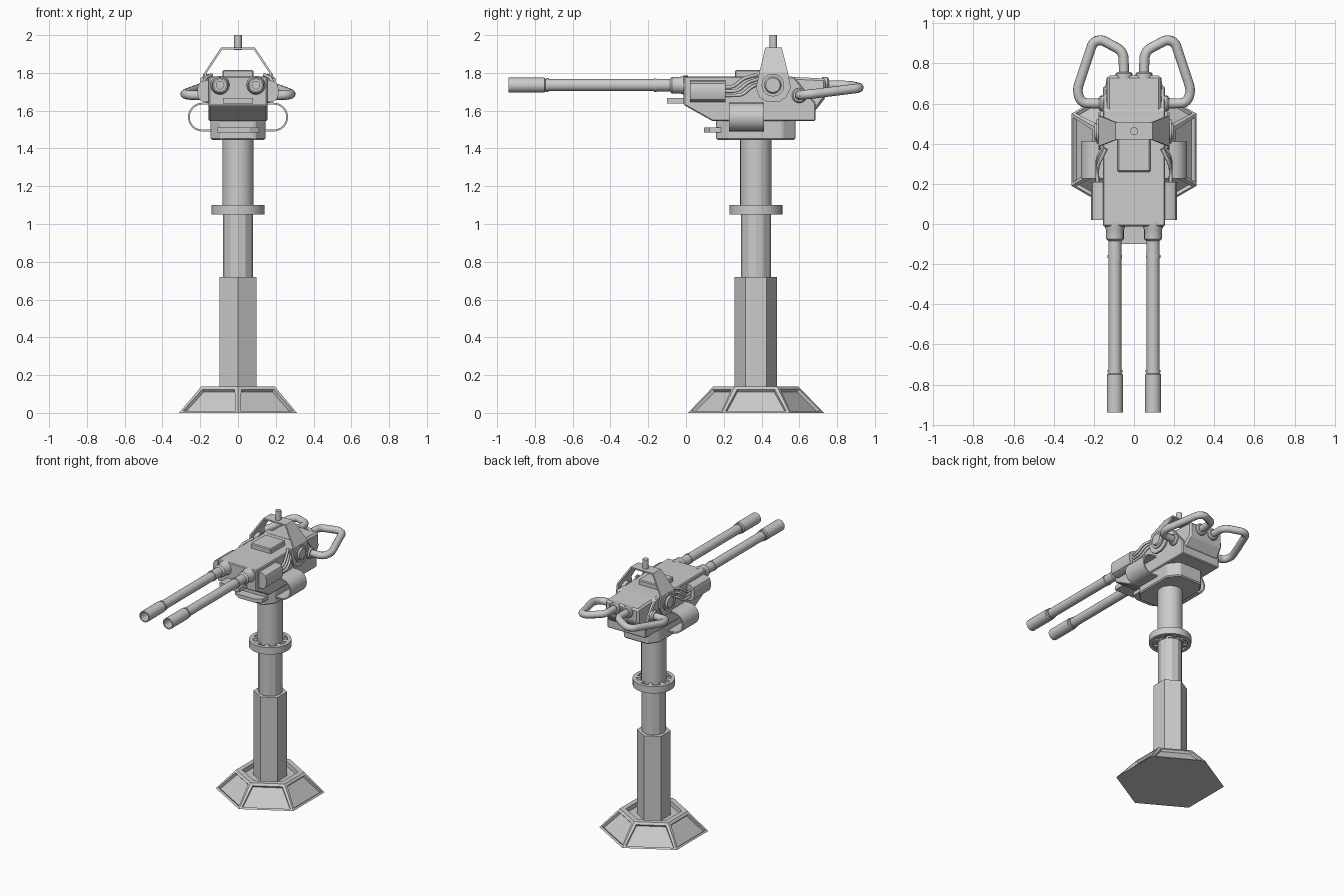
import bpy, bmesh, math
from mathutils import Vector, Matrix

if "Cube" in bpy.data.objects:
    bpy.data.objects.remove(bpy.data.objects["Cube"])

CY = 0.37  # y of the pedestal axis


def finish(name, bm, bevel=0.0, angle=35):
    bmesh.ops.remove_doubles(bm, verts=bm.verts, dist=1e-5)
    bmesh.ops.recalc_face_normals(bm, faces=bm.faces)
    me = bpy.data.meshes.new(name)
    bm.to_mesh(me)
    bm.free()
    ob = bpy.data.objects.new(name, me)
    bpy.context.collection.objects.link(ob)
    if bevel:
        m = ob.modifiers.new("bevel", 'BEVEL')
        m.width, m.segments = bevel, 1
    if angle:
        bpy.ops.object.select_all(action='DESELECT')
        bpy.context.view_layer.objects.active = ob
        ob.select_set(True)
        bpy.ops.object.shade_smooth_by_angle(angle=math.radians(angle))
    return ob


def lathe(name, prof, origin, axis=(0, 0, 1), n=20, turn=0.0, close=False, angle=35):
    """Revolve (distance, radius) pairs around an axis."""
    bm = bmesh.new()
    rot = Vector((0, 0, 1)).rotation_difference(Vector(axis)).to_matrix()
    rings = []
    for t, r in prof:
        rings.append([bm.verts.new(Vector(origin) + rot @ Vector((
            r * math.cos(turn + k * math.tau / n), r * math.sin(turn + k * math.tau / n), t)))
            for k in range(n)])
    pairs = list(zip(rings, rings[1:])) + ([(rings[-1], rings[0])] if close else [])
    for a, b in pairs:
        for k in range(n):
            bm.faces.new((a[k], a[(k + 1) % n], b[(k + 1) % n], b[k]))
    if not close:
        bm.faces.new(rings[0])
        bm.faces.new(rings[-1])
    return finish(name, bm, angle=angle)


def prism(name, pts, lo, hi, axis, bevel=0.0, angle=0):
    """Extrude a profile: axis x takes (y,z), y takes (x,z), z takes (x,y)."""
    place = {'x': lambda p, d: (d, p[0], p[1]), 'y': lambda p, d: (p[0], d, p[1]),
             'z': lambda p, d: (p[0], p[1], d)}[axis]
    bm = bmesh.new()
    a, b = [[bm.verts.new(place(p, d)) for p in pts] for d in (lo, hi)]
    bm.faces.new(a)
    bm.faces.new(b)
    for k in range(len(pts)):
        j = (k + 1) % len(pts)
        bm.faces.new((a[k], a[j], b[j], b[k]))
    return finish(name, bm, bevel, angle)


def box(name, x0, x1, y0, y1, z0, z1, bevel=0.0):
    return prism(name, [(x0, y0), (x1, y0), (x1, y1), (x0, y1)], z0, z1, 'z', bevel)


def tube(name, pts, r, fillet=0.04):
    """Round bar along a path with filleted corners."""
    P = [Vector(p) for p in pts]
    path = [P[0]]
    for a, b, c in zip(P, P[1:], P[2:]):
        d = min(fillet, (a - b).length * .48, (c - b).length * .48)
        s, e = b + (a - b).normalized() * d, b + (c - b).normalized() * d
        for k in range(6):
            t = k / 5
            path.append(s * (1 - t) ** 2 + b * 2 * t * (1 - t) + e * t * t)
    path.append(P[-1])
    cu = bpy.data.curves.new(name, 'CURVE')
    cu.dimensions = '3D'
    cu.bevel_depth, cu.bevel_resolution, cu.use_fill_caps = r, 3, True
    sp = cu.splines.new('POLY')
    sp.points.add(len(path) - 1)
    for q, p in zip(sp.points, path):
        q.co = (*p, 1)
    ob = bpy.data.objects.new(name, cu)
    bpy.context.collection.objects.link(ob)
    bpy.ops.object.select_all(action='DESELECT')
    bpy.context.view_layer.objects.active = ob
    ob.select_set(True)
    bpy.ops.object.convert(target='MESH')


# Hexagonal foot with recessed side panels and a sunken top
foot = lathe("foot", [(0, .36), (.14, .225)], (0, CY, 0), n=6, turn=math.pi / 2, angle=0)
bm = bmesh.new()
bm.from_mesh(foot.data)
bm.normal_update()
sides = [f for f in bm.faces if .1 < f.normal.z < .95]
top = [f for f in bm.faces if f.normal.z > .95]
bmesh.ops.inset_individual(bm, faces=sides, thickness=.024)
bmesh.ops.inset_individual(bm, faces=sides, thickness=.004, depth=-.018)
bmesh.ops.inset_individual(bm, faces=top, thickness=.04)
bmesh.ops.inset_individual(bm, faces=top, thickness=.004, depth=-.03)
bm.to_mesh(foot.data)
bm.free()

# Pedestal column
lathe("lower_column", [(.1, .112), (.72, .112)], (0, CY, 0), n=6, turn=math.pi / 2, angle=0)
lathe("middle_column", [(.7, .08), (1.06, .08)], (0, CY, 0), n=12, angle=0)
lathe("upper_column", [(1.05, .083), (1.46, .083)], (0, CY, 0), n=24)

# Flange with spokes
lathe("flange_rim", [(1.05, .115), (1.05, .14), (1.1, .14), (1.1, .115)], (0, CY, 0), n=24, close=True)
lathe("flange_web", [(1.062, .12), (1.085, .12)], (0, CY, 0), n=24)
for k in range(8):
    s = box("flange_spoke", .07, .125, -.014, .014, 1.052, 1.098)
    s.matrix_world = Matrix.Translation((0, CY, 0)) @ Matrix.Rotation((k + .5) * math.tau / 8, 4, 'Z')

# Turntable under the gun
prism("turntable", [(-.09, .16), (.09, .16), (.145, .23), (.145, .51), (.09, .58), (-.09, .58),
                    (-.145, .51), (-.145, .23)], 1.445, 1.56, 'z', .008)
prism("turntable_ledge", [(-.11, .2), (-.11, .125), (-.06, .095), (.06, .095), (.11, .125), (.11, .2)],
      1.485, 1.512, 'z')

# Receiver body, rear block and top hatch
prism("body", [(-.012, 1.782), (-.012, 1.63), (.14, 1.545), (.685, 1.545), (.685, 1.64), (.57, 1.78)],
      -.155, .155, 'x', .006)
rear = prism("rear_block", [(.5, 1.782), (.5, 1.6), (.685, 1.6), (.74, 1.67), (.74, 1.77)],
             -.145, .145, 'x', .012)
for v in rear.data.vertices:
    if v.co.y > .7 or v.co.z > 1.76:
        v.co.x *= .92
box("top_hatch", -.082, .082, .26, .43, 1.77, 1.815, .006)
box("front_shelf", -.08, .08, -.1, .02, 1.638, 1.668)

# Arched yoke over the body
sections = [(.172, 1.645, .43, .49), (.172, 1.67, .39, .53), (.172, 1.72, .37, .555),
            (.172, 1.80, .388, .54), (.088, 1.928, .42, .507)]
sections += [(-x, z, a, b) for x, z, a, b in reversed(sections)]
bm = bmesh.new()
rows = [[bm.verts.new((x, a, z)), bm.verts.new((x, b, z))] for x, z, a, b in sections]
for p, q in zip(rows, rows[1:]):
    bm.faces.new((p[0], p[1], q[1], q[0]))
yoke = finish("yoke", bm, angle=0)
m = yoke.modifiers.new("thickness", 'SOLIDIFY')
m.thickness, m.offset = .012, 0
lathe("top_pin", [(1.92, .02), (2.0, .02)], (0, .463, 0), n=16)

barrel = [(.0, .032), (.0, .04), (.19, .04), (.195, .033), (.2, .033), (.2, .037), (.212, .037),
          (.212, .032), (.77, .032), (.77, .036), (.785, .036), (.785, .033), (.855, .033),
          (.865, .044), (.91, .044), (.925, .05), (.95, .05), (.95, .02), (.1, .02), (.1, .032)]
pod = [(.14, 1.76), (.185, 1.758), (.206, 1.745), (.214, 1.72), (.214, 1.685),
       (.206, 1.66), (.185, 1.647), (.14, 1.645)]

for s, side in ((-1, "left"), (1, "right")):
    # Barrel with hollow muzzle and collar
    lathe(side + "_barrel", barrel, (s * .095, -.94, 1.735), (0, 1, 0), n=20, close=True)
    # Pivot boss and cap
    lathe(side + "_pivot", [(.14, .06), (.186, .06), (.186, .045), (.198, .038)],
          (0, .46, 1.735), (s, 0, 0), n=20)
    # Upper side pod
    prism(side + "_pod", [(s * x, z) for x, z in pod], .02, .21, 'y', 0, 35)
    # Open curved feed sleeve
    arc = [(.19 + .075 * math.cos(a), 1.566 + .076 * math.sin(a))
           for a in [math.radians(90 - 15 * k) for k in range(13)]]
    outer = [(.13, 1.642)] + arc + [(.13, 1.49)]
    inner = [(x if x <= .13 else .19 + (x - .19) * .87, 1.566 + (z - 1.566) * .87) for x, z in outer]
    prism(side + "_feed_sleeve", [(s * x, z) for x, z in outer + inner[::-1]], .228, .412, 'y', 0, 35)
    # Handle and its two collars
    tube(side + "_handle", [(s * .05, .72, 1.735), (s * .052, .86, 1.735), (s * .165, .92, 1.722),
                            (s * .205, .905, 1.718), (s * .285, .665, 1.688),
                            (s * .262, .602, 1.682), (s * .13, .6, 1.68)], .025)
    lathe(side + "_rear_collar", [(.72, .042), (.75, .042), (.758, .034)],
          (s * .05, 0, 1.735), (0, 1, 0), n=16)
    lathe(side + "_side_collar", [(.12, .04), (.165, .04), (.175, .032)],
          (0, .6, 1.68), (s, 0, 0), n=16)
    # Three cables between pod and yoke
    for k in range(3):
        d = k * .022
        tube(side + "_cable", [(s * .18, .19, 1.725 - d), (s * .185, .255 + d, 1.725 - d),
                               (s * .178, .30 + d, 1.77 - d), (s * .14, .375 + d * .5, 1.79 - d)],
             .009, .035)
